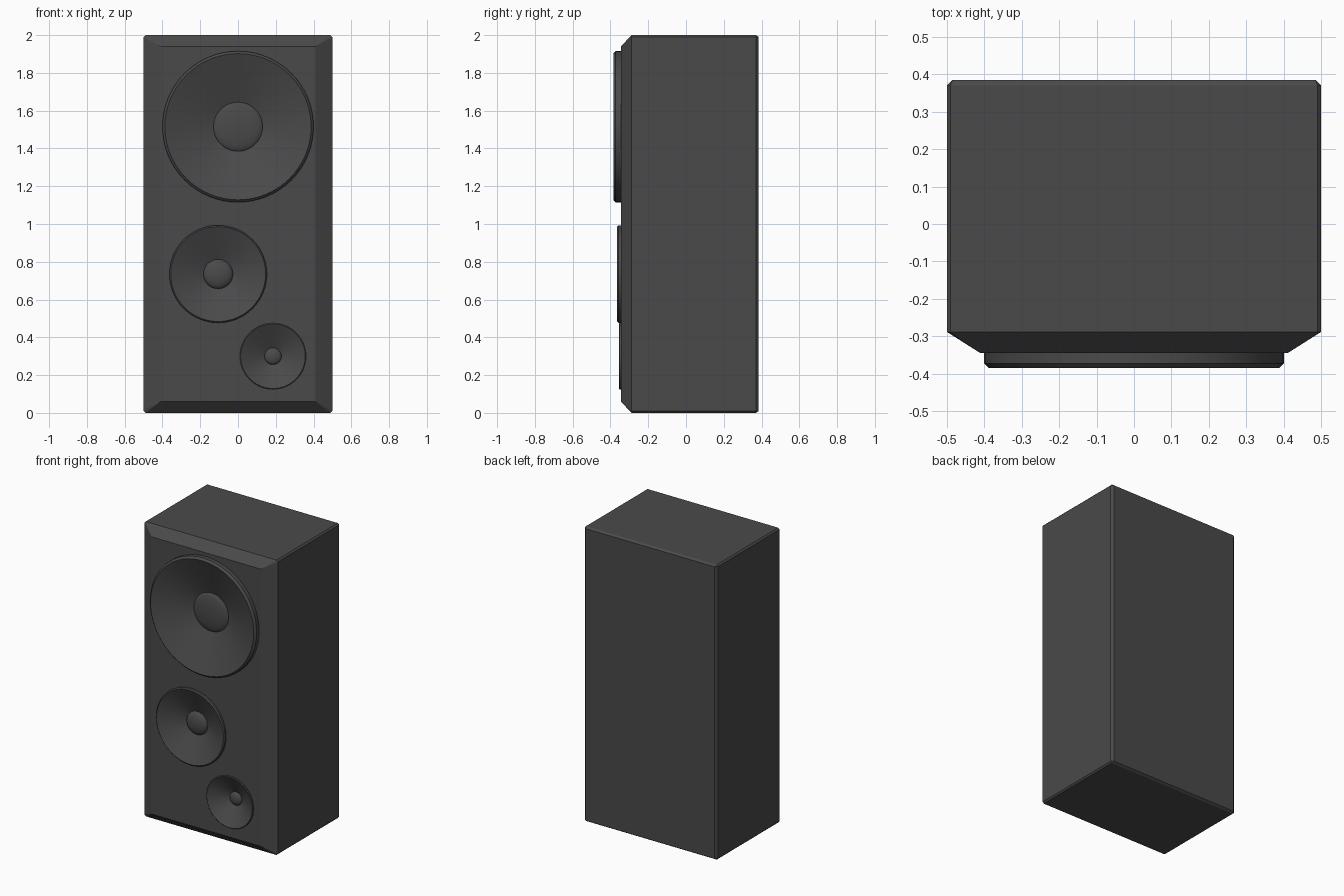
import bpy, bmesh, math

if "Cube" in bpy.data.objects:
    bpy.data.objects.remove(bpy.data.objects["Cube"])

black = bpy.data.materials.new("charcoal")
black.diffuse_color = (0.068, 0.068, 0.068, 1)
black.use_nodes = True
black.node_tree.nodes["Principled BSDF"].inputs["Base Color"].default_value = black.diffuse_color

FRONT = -0.345      # baffle plane
CAP_Y = -0.285      # depth where every cone meets its dust cap
SEG = 64


def finish(name, bm):
    me = bpy.data.meshes.new(name)
    bm.to_mesh(me)
    bm.free()
    me.materials.append(black)
    ob = bpy.data.objects.new(name, me)
    bpy.context.collection.objects.link(ob)
    bpy.ops.object.select_all(action='DESELECT')
    ob.select_set(True)
    bpy.context.view_layer.objects.active = ob
    return ob


def lathe(name, cx, cz, profile):
    """Revolve (radius, y) points around an axis along y."""
    bm = bmesh.new()
    rings = []
    for r, y in profile:
        rings.append([bm.verts.new((cx + r * math.cos(2 * math.pi * i / SEG), y,
                                    cz + r * math.sin(2 * math.pi * i / SEG)))
                      for i in range(SEG)])
    for a, b in zip(rings, rings[1:]):
        for i in range(SEG):
            j = (i + 1) % SEG
            bm.faces.new((a[i], a[j], b[j], b[i]))
    bmesh.ops.remove_doubles(bm, verts=bm.verts, dist=1e-5)
    ob = finish(name, bm)
    bpy.ops.object.shade_smooth_by_angle(angle=math.radians(30))
    return ob


# Cabinet: chamfered box lofted along y (y, half width, z inset, corner cut)
bm = bmesh.new()
rings = []
for y, w, inset, c in ((FRONT, 0.41, 0.06, 0), (-0.288, 0.5, 0, 0.01),
                       (0.37, 0.5, 0, 0.01), (0.385, 0.485, 0.01, 0)):
    lo, hi = inset, 2 - inset
    pts = ((w - c, lo), (w, lo + c), (w, hi - c), (w - c, hi),
           (c - w, hi), (-w, hi - c), (-w, lo + c), (c - w, lo))
    rings.append([bm.verts.new((x, y, z)) for x, z in pts])
for a, b in zip(rings, rings[1:]):
    for i in range(8):
        j = (i + 1) % 8
        bm.faces.new((a[i], a[j], b[j], b[i]))
bm.faces.new(rings[0])
bm.faces.new(rings[-1])
bmesh.ops.remove_doubles(bm, verts=bm.verts, dist=1e-5)
bmesh.ops.recalc_face_normals(bm, faces=bm.faces)
cabinet = finish("cabinet", bm)

# Drivers: name, centre x, centre z, radius, rim height, chamfer, cap radius, cap bulge
drivers = (("woofer", 0, 1.515, 0.40, 0.04, 0.013, 0.13, 0.025),
           ("midrange", -0.105, 0.735, 0.258, 0.02, 0.007, 0.078, 0.03),
           ("tweeter", 0.185, 0.3, 0.175, 0.011, 0.004, 0.045, 0.02))
for name, cx, cz, r, h, ch, cap, bulge in drivers:
    # Opening in the baffle
    bpy.ops.mesh.primitive_cylinder_add(vertices=SEG, radius=r * 0.985, depth=0.2,
                                        location=(cx, -0.35, cz),
                                        rotation=(math.pi / 2, 0, 0))
    cutter = bpy.context.object
    cutter.name = name + "_cutter"
    cutter.hide_render = True
    bpy.context.view_layer.objects.active = cabinet
    mod = cabinet.modifiers.new("opening", 'BOOLEAN')
    mod.operation = 'DIFFERENCE'
    mod.solver = 'EXACT'
    mod.object = cutter
    bpy.ops.object.modifier_apply(modifier=mod.name)
    bpy.data.objects.remove(cutter)

    # Rim, cone and domed dust cap
    top = FRONT - h
    lathe(name + "_rim", cx, cz, [(r, FRONT + 0.002), (r, top + ch), (r - ch, top)])
    lathe(name + "_cone", cx, cz, [(r - ch, top), (cap, CAP_Y)])
    dome = [(cap * math.cos(t), CAP_Y - bulge * math.sin(t))
            for t in (math.pi / 2 * k / 8 for k in range(9))]
    lathe(name + "_dust_cap", cx, cz, dome)
